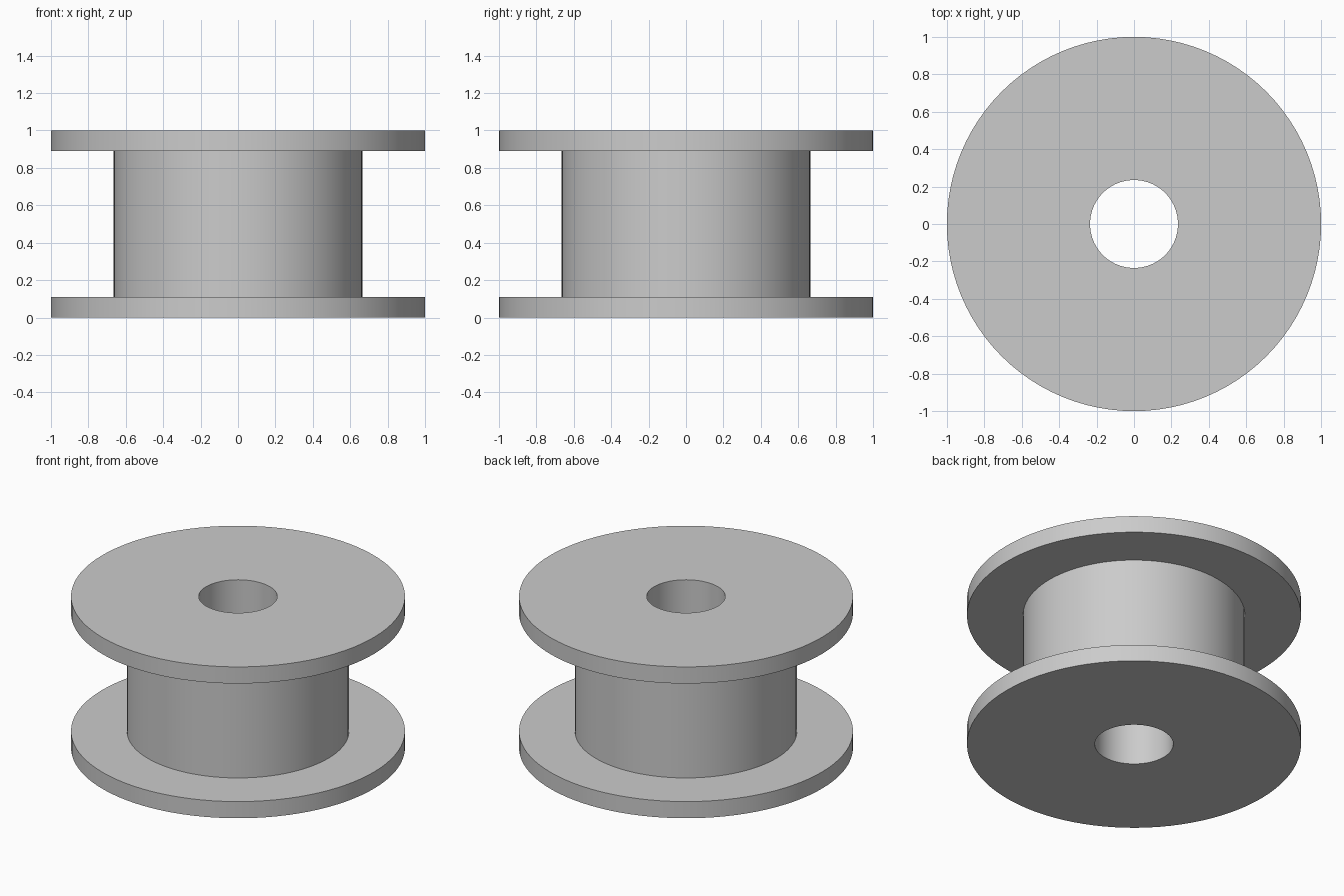
import bpy
import bmesh
import math

cube = bpy.data.objects.get("Cube")
if cube:
    bpy.data.objects.remove(cube, do_unlink=True)

# Plain grey material
GREY = (0.6, 0.6, 0.6, 1.0)
grey = bpy.data.materials.new("plain_grey")
grey.use_nodes = True
grey.diffuse_color = GREY
grey.node_tree.nodes["Principled BSDF"].inputs["Base Color"].default_value = GREY

# Spool dimensions
RIM, HUB, BORE = 1.0, 0.665, 0.235
HEIGHT, FLANGE = 1.0, 0.11
SEGMENTS = 96


def lathe(name, profile, material):
    """Revolve a closed (radius, height) outline around z."""
    bm = bmesh.new()
    verts = [bm.verts.new((r, 0, z)) for r, z in profile]
    edges = [bm.edges.new((v, verts[(i + 1) % len(verts)]))
             for i, v in enumerate(verts)]
    bmesh.ops.spin(bm, geom=verts + edges, cent=(0, 0, 0), axis=(0, 0, 1),
                   angle=math.tau, steps=SEGMENTS)
    bmesh.ops.remove_doubles(bm, verts=bm.verts, dist=0.0001)
    bmesh.ops.recalc_face_normals(bm, faces=bm.faces)
    mesh = bpy.data.meshes.new(name)
    bm.to_mesh(mesh)
    bm.free()
    mesh.materials.append(material)
    obj = bpy.data.objects.new(name, mesh)
    bpy.context.collection.objects.link(obj)
    bpy.ops.object.select_all(action="DESELECT")
    obj.select_set(True)
    bpy.context.view_layer.objects.active = obj
    bpy.ops.object.shade_smooth_by_angle(angle=math.radians(30))
    return obj


# One solid spool: lower flange, hub, upper flange, through bore
lower_half = [(BORE, 0), (RIM, 0), (RIM, FLANGE), (HUB, FLANGE)]
upper_half = [(r, HEIGHT - z) for r, z in reversed(lower_half)]
lathe("spool", lower_half + upper_half, grey)
